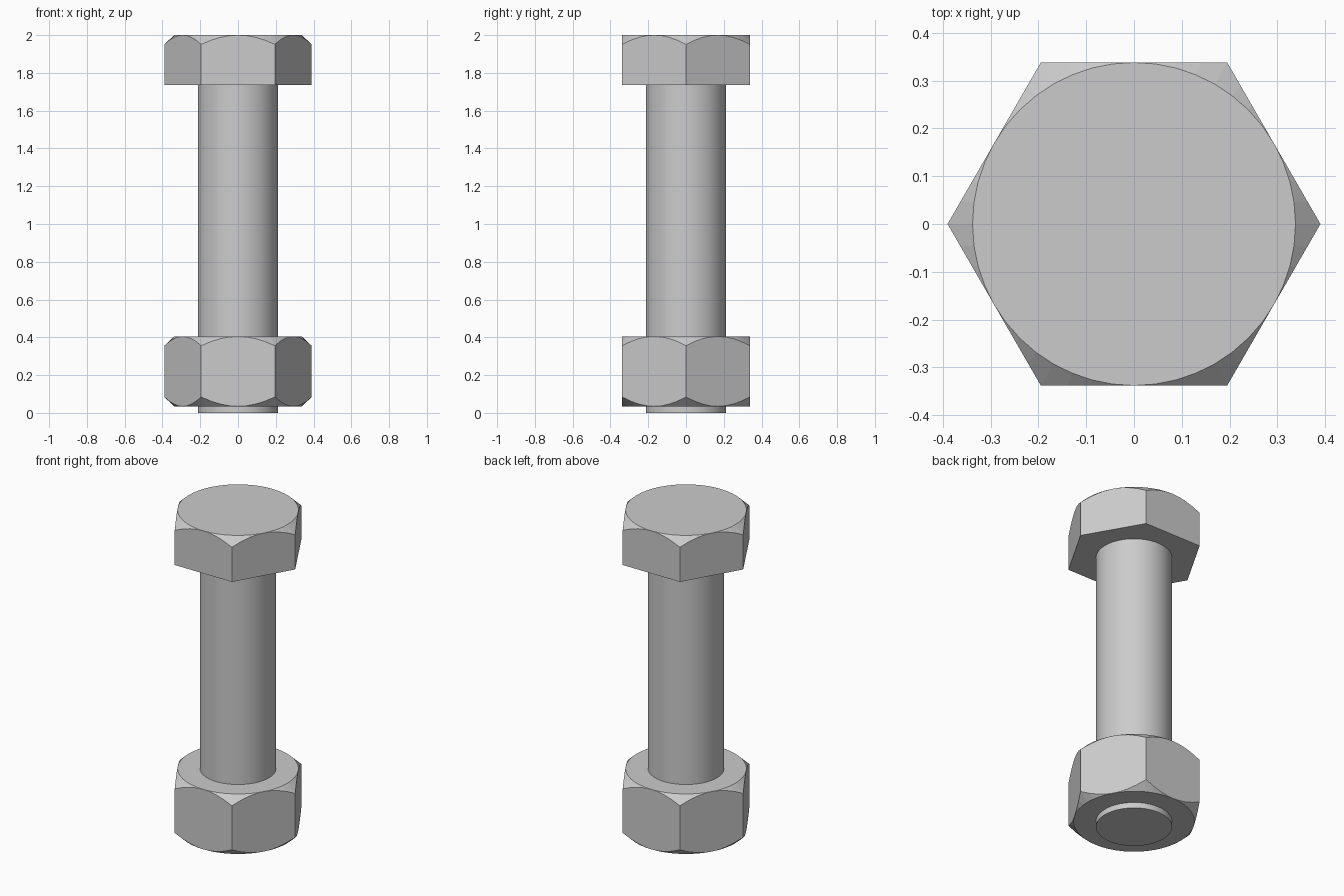
import bpy, bmesh, math

if "Cube" in bpy.data.objects:
    bpy.data.objects.remove(bpy.data.objects["Cube"])

SEG = 48             # points around; a multiple of 12
APOTHEM = 0.338      # centre to hex flat
CHAMFER = 0.94       # chamfer drop per unit of radius
SHANK_R = 0.213


def circle(radius, z):
    return [(radius * math.cos(2 * math.pi * i / SEG),
             radius * math.sin(2 * math.pi * i / SEG), z) for i in range(SEG)]


def hexagon(z, drop=0.0):
    """Hex outline, lowered towards its corners by the chamfer cone."""
    ring = []
    for i in range(SEG):
        a = 2 * math.pi * i / SEG
        r = APOTHEM / math.cos(a % (math.pi / 3) - math.pi / 6)
        ring.append((r * math.cos(a), r * math.sin(a), z - drop * (r - APOTHEM)))
    return ring


def loft(name, rings, closed=False, smooth=False):
    """Skin the rings, then cap the ends or join last ring to first."""
    bm = bmesh.new()
    loops = [[bm.verts.new(p) for p in ring] for ring in rings]
    pairs = list(zip(loops, loops[1:]))
    if closed:
        pairs.append((loops[-1], loops[0]))
    else:
        bm.faces.new(loops[0][::-1])
        bm.faces.new(loops[-1])
    for lo, hi in pairs:
        for i in range(SEG):
            j = (i + 1) % SEG
            bm.faces.new((lo[i], lo[j], hi[j], hi[i]))
    bmesh.ops.remove_doubles(bm, verts=bm.verts, dist=1e-5)
    bmesh.ops.recalc_face_normals(bm, faces=bm.faces)
    mesh = bpy.data.meshes.new(name)
    bm.to_mesh(mesh)
    bm.free()
    obj = bpy.data.objects.new(name, mesh)
    bpy.context.collection.objects.link(obj)
    if smooth:
        bpy.ops.object.select_all(action='DESELECT')
        obj.select_set(True)
        bpy.context.view_layer.objects.active = obj
        bpy.ops.object.shade_smooth_by_angle(angle=math.radians(20))
    return obj


# Round shank, running up to the head
loft("shank", [circle(SHANK_R, 0.0), circle(SHANK_R, 1.737)], smooth=True)

# Hex head, chamfered on top only
loft("bolt_head", [hexagon(1.737), hexagon(2.0, CHAMFER), circle(APOTHEM, 2.0)])

# Hex nut, chamfered on both faces and bored for the shank
loft("nut", [circle(SHANK_R, 0.035), circle(APOTHEM, 0.035),
             hexagon(0.035, -CHAMFER), hexagon(0.405, CHAMFER),
             circle(APOTHEM, 0.405), circle(SHANK_R, 0.405)], closed=True)
